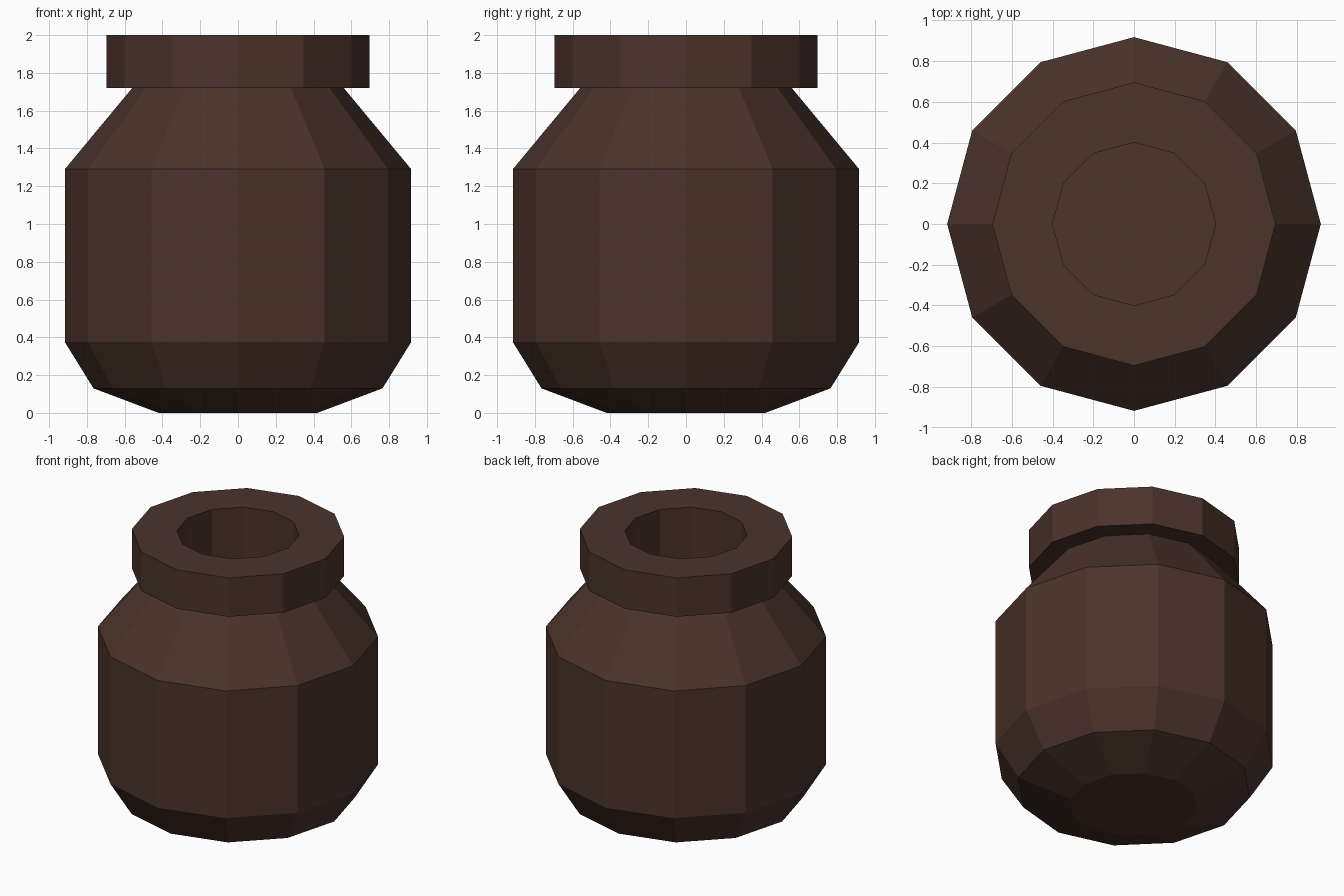
import bpy, bmesh
from math import cos, sin, tau

if "Cube" in bpy.data.objects:
    bpy.data.objects.remove(bpy.data.objects["Cube"])

SIDES = 12

mat = bpy.data.materials.new("dark_brown")
mat.diffuse_color = (0.07, 0.033, 0.024, 1)
mat.use_nodes = True
mat.node_tree.nodes["Principled BSDF"].inputs["Base Color"].default_value = mat.diffuse_color


def lathe(name, profile):
    """Revolve (radius, z) points into a faceted solid capped at both ends."""
    bm = bmesh.new()
    rings = [[bm.verts.new((r * cos(tau * i / SIDES), r * sin(tau * i / SIDES), z))
              for i in range(SIDES)] for r, z in profile]
    for low, high in zip(rings, rings[1:]):
        for i in range(SIDES):
            j = (i + 1) % SIDES
            bm.faces.new((low[i], low[j], high[j], high[i]))
    bm.faces.new(rings[0][::-1])
    bm.faces.new(rings[-1])
    bmesh.ops.recalc_face_normals(bm, faces=bm.faces[:])
    mesh = bpy.data.meshes.new(name)
    bm.to_mesh(mesh)
    bm.free()
    mesh.materials.append(mat)
    obj = bpy.data.objects.new(name, mesh)
    bpy.context.collection.objects.link(obj)
    return obj


# Jar: base, belly, shoulder, overhanging rim, then the bore down to its floor
lathe("jar", [
    (0.42, 0.0), (0.765, 0.13), (0.917, 0.375), (0.917, 1.29), (0.56, 1.72),
    (0.695, 1.72), (0.695, 2.0), (0.40, 2.0), (0.40, 0.13),
])
